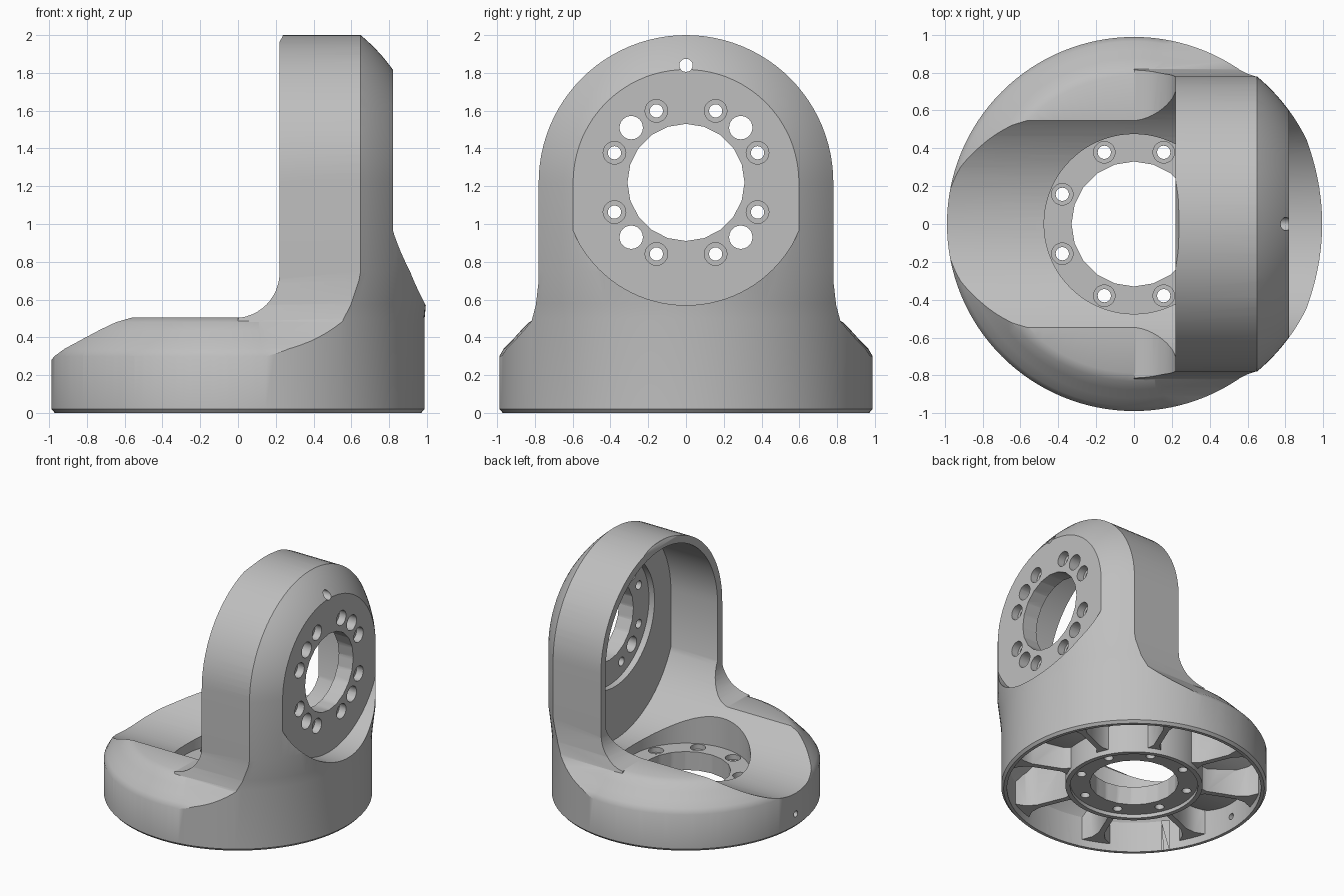
import bpy, bmesh
from math import sin, cos, pi, radians
from mathutils import Matrix

if "Cube" in bpy.data.objects:
    bpy.data.objects.remove(bpy.data.objects["Cube"], do_unlink=True)

AXIS_Z = 1.22      # height of the horizontal joint axis
RIM = 0.988        # outer radius of the base
CROWN = 1.015      # outer radius of the upright


def make(name, bm):
    bmesh.ops.recalc_face_normals(bm, faces=bm.faces)
    mesh = bpy.data.meshes.new(name)
    bm.to_mesh(mesh)
    bm.free()
    obj = bpy.data.objects.new(name, mesh)
    bpy.context.collection.objects.link(obj)
    return obj


def arc(cx, cy, r, a0, a1, n):
    angles = [radians(a0 + (a1 - a0) * i / n) for i in range(n + 1)]
    return [(cx + r * cos(a), cy + r * sin(a)) for a in angles]


def prism(name, pts, place, a, b):
    """Extrude an outline from a to b; place maps (u, v, depth) to xyz."""
    bm = bmesh.new()
    lower = [bm.verts.new(place(u, v, a)) for u, v in pts]
    upper = [bm.verts.new(place(u, v, b)) for u, v in pts]
    n = len(pts)
    bm.faces.new(lower)
    bm.faces.new(upper)
    for i in range(n):
        j = (i + 1) % n
        bm.faces.new((lower[i], lower[j], upper[j], upper[i]))
    return make(name, bm)


def lathe(name, pts, steps=96, matrix=Matrix()):
    """Revolve an (r, z) outline that starts and ends on the axis."""
    bm = bmesh.new()
    verts = [bm.verts.new((r, 0, z)) for r, z in pts]
    edges = [bm.edges.new(pair) for pair in zip(verts, verts[1:])]
    bmesh.ops.spin(bm, geom=verts + edges, cent=(0, 0, 0), axis=(0, 0, 1),
                   angle=2 * pi, steps=steps)
    bmesh.ops.remove_doubles(bm, verts=bm.verts, dist=1e-5)
    bmesh.ops.transform(bm, matrix=matrix, verts=bm.verts)
    return make(name, bm)


def combine(target, other, operation):
    mod = target.modifiers.new("shape", "BOOLEAN")
    mod.operation, mod.solver, mod.object = operation, "EXACT", other
    bpy.context.view_layer.objects.active = target
    bpy.ops.object.modifier_apply(modifier=mod.name)
    bpy.data.objects.remove(other, do_unlink=True)


def cut_round(target, r, a, b, matrix=Matrix(), steps=64):
    cutter = lathe("cutter", [(0, a), (r, a), (r, b), (0, b)], steps, matrix)
    combine(target, cutter, "DIFFERENCE")


def cut_bolt(target, r, wide, a, step, b, matrix):
    pts = [(0, a), (r, a), (r, step), (wide, step), (wide, b), (0, b)]
    combine(target, lathe("cutter", pts, 20, matrix), "DIFFERENCE")


def along_x(u, v, d):
    return (d, u, v)


def along_y(u, v, d):
    return (u, d, v)


def along_z(u, v, d):
    return (u, v, d)


# Turns lathe parts so that their axis runs along x, at (y, z)
def sideways(y, z):
    return Matrix.Translation((0, y, z)) @ Matrix.Rotation(pi / 2, 4, "Y")


# Round base with a soft shoulder
shoulder = [(1.1, 0.2), (1.0, 0.28), (0.965, 0.34), (0.92, 0.385),
            (0.875, 0.435), (0.83, 0.48), (0.785, 0.504)]
body = lathe("joint_housing", [(0, -0.1), (1.1, -0.1)] + shoulder + [(0, 0.504)])

# Upright arch: flared front outline crossed with a filleted side outline
flare = [(1.2, -0.2), (1.2, 0.15), (0.99, 0.28), (0.95, 0.34), (0.905, 0.385),
         (0.86, 0.435), (0.818, 0.485), (0.795, 0.57), (0.78, 0.7)]
mirrored = [(-y, z) for y, z in reversed(flare)]
arch = prism("arch", flare + arc(0, AXIS_Z, 0.78, 0, 180, 48) + mirrored,
             along_x, 0, 1.3)
side = [(1.4, -0.3), (1.4, 2.1), (0.26, 2.1), (0.235, 1.99), (0.22, 1.965)]
side += reversed(arc(-0.02, 0.742, 0.24, 270, 360, 12))
side += [(-0.02, -0.3)]
combine(arch, prism("side_outline", side, along_y, -1.4, 1.4), "INTERSECT")
combine(body, arch, "UNION")

# Everything is trimmed to a domed cylinder, slightly wider above the base
dome = [(0, 0), (0.97, 0), (RIM, 0.02), (RIM, 0.5), (0.995, 0.58), (CROWN, 0.75)]
dome += arc(0, AXIS_Z, CROWN, 0, 90, 32)
dome[-1] = (0, AXIS_Z + CROWN)
combine(body, lathe("dome", dome, 128), "INTERSECT")

# Flat mounting face on the outside
cut_round(body, 0.65, 0.82, 1.5, sideways(0, AXIS_Z), 96)

# Hollow of the arch, running out as a valley over the base
hollow = arc(0, AXIS_Z, 0.72, 0, 180, 48) + arc(0, 1.06, 0.78, 202.6, 337.4, 48)
combine(body, prism("hollow", hollow, along_x, -1.5, 0.64), "DIFFERENCE")

# Open underside: a thin shell below shoulder and valley, with a recessed hub
under = [(0, -0.1), (0.945, -0.1), (0.945, 0.25), (0.9, 0.32), (0.8, 0.43),
         (0.51, 0.43), (0.51, 0.02), (0.475, 0.02), (0.475, 0.05), (0, 0.05)]
shell = lathe("underside", under)
combine(shell, prism("valley_wall", arc(0, 1.06, 0.84, 0, 360, 96)[:-1],
                     along_x, -1.5, 0.7), "DIFFERENCE")

# Radial ribs with flared ends
half = [(0.49, 0.06), (0.56, 0.022), (0.8, 0.022), (0.88, 0.05), (0.96, 0.13)]
outline = half + [(x, -y) for x, y in reversed(half)]
for k in range(8):
    a = radians(22.5 + 45 * k)
    turned = [(x * cos(a) - y * sin(a), x * sin(a) + y * cos(a)) for x, y in outline]
    combine(shell, prism("rib", turned, along_z, 0.06, 0.7), "DIFFERENCE")
combine(body, shell, "DIFFERENCE")

# Bearing seats and central openings
cut_round(body, 0.475, 0.2, 0.9, steps=80)
cut_round(body, 0.33, -0.2, 0.5, steps=20)
cut_round(body, 0.51, 0.5, 0.69, sideways(0, AXIS_Z), 80)
cut_round(body, 0.31, 0.4, 1.2, sideways(0, AXIS_Z), 20)

# Bolt circles on both joints
for k in range(8):
    a = radians(22.5 + 45 * k)
    u, v = 0.41 * cos(a), 0.41 * sin(a)
    cut_bolt(body, 0.035, 0.057, -0.1, 0.16, 0.23, Matrix.Translation((u, v, 0)))
    cut_bolt(body, 0.035, 0.06, 0.6, 0.76, 0.9, sideways(u, AXIS_Z + v))
for u in (-0.29, 0.29):
    for v in (-0.29, 0.29):
        cut_round(body, 0.062, 0.6, 0.9, sideways(u, AXIS_Z + v), 24)

# Small pin holes above the face and in the rim
cut_round(body, 0.035, 0.6, 0.9, sideways(0, 1.84), 20)
cut_round(body, 0.025, -1.1, -0.9, sideways(0, 0.11), 16)

# Finish
metal = bpy.data.materials.new("cast_grey")
metal.use_nodes = True
grey = (0.52, 0.52, 0.52, 1)
metal.diffuse_color = grey
metal.node_tree.nodes["Principled BSDF"].inputs["Base Color"].default_value = grey
body.data.materials.clear()
body.data.materials.append(metal)
for face in body.data.polygons:
    face.material_index = 0
bpy.ops.object.select_all(action="DESELECT")
body.select_set(True)
bpy.context.view_layer.objects.active = body
bpy.ops.object.shade_smooth_by_angle(angle=radians(32))
